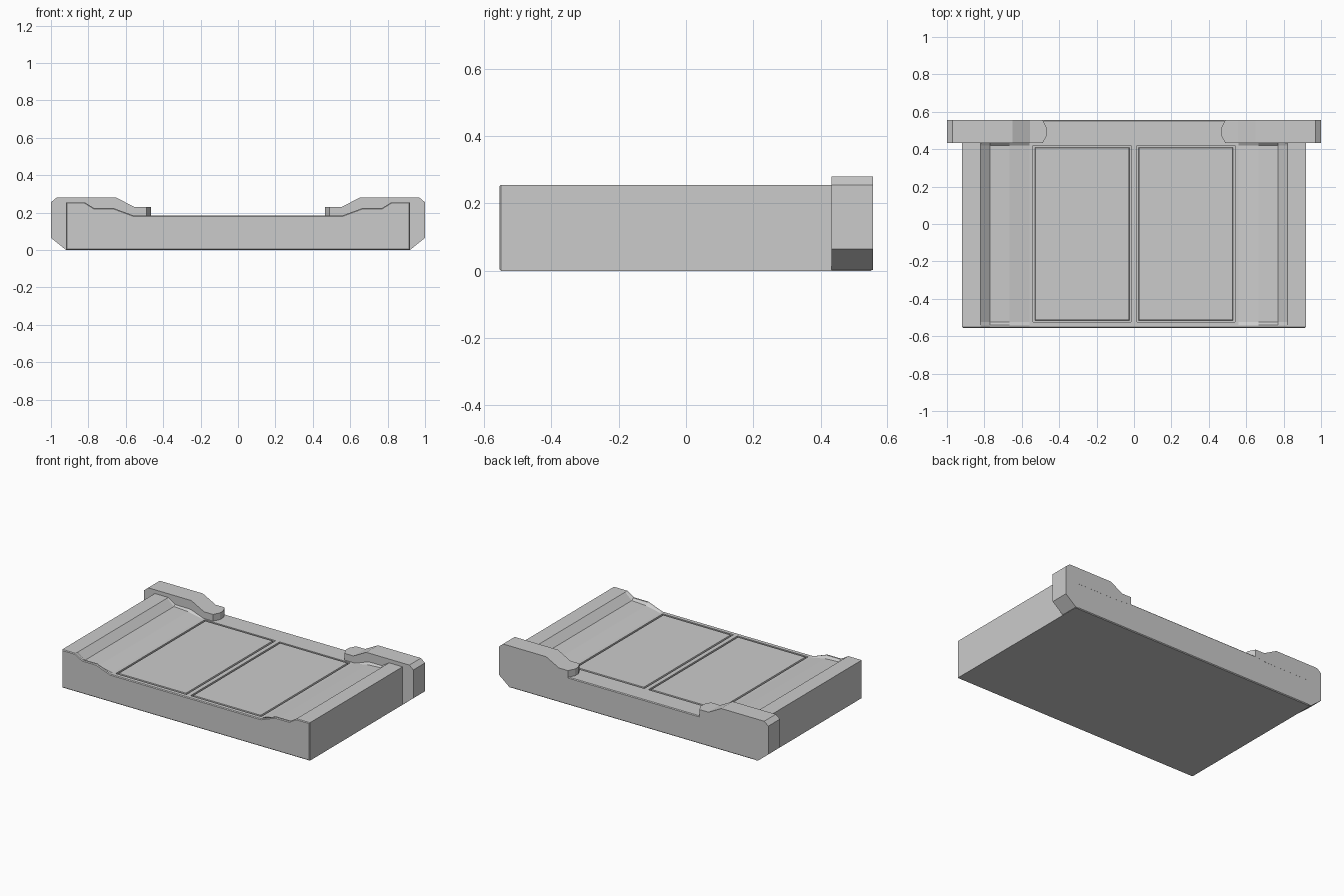
import bpy, bmesh

if "Cube" in bpy.data.objects:
    bpy.data.objects.remove(bpy.data.objects["Cube"])


def loft(name, sections):
    """Closed solid from matching 3D sections."""
    bm = bmesh.new()
    rings = [[bm.verts.new(p) for p in s] for s in sections]
    n = len(rings[0])
    for a, b in zip(rings, rings[1:]):
        for i in range(n):
            j = (i + 1) % n
            bm.faces.new((a[i], a[j], b[j], b[i]))
    bm.faces.new(rings[0])
    bm.faces.new(rings[-1])
    bmesh.ops.recalc_face_normals(bm, faces=bm.faces)
    me = bpy.data.meshes.new(name)
    bm.to_mesh(me)
    bm.free()
    ob = bpy.data.objects.new(name, me)
    bpy.context.collection.objects.link(ob)
    return ob


def plate(name, x0, x1, y0, y1, z0, z1, taper=0.0):
    def rect(t, z):
        return [(x0 + t, y0 + t, z), (x1 - t, y0 + t, z),
                (x1 - t, y1 - t, z), (x0 + t, y1 - t, z)]
    return loft(name, [rect(0, z0), rect(taper, z1)])


def body_section(y, outer, shelf, shelf_in, inset=0.0):
    half = [(0.92 - inset, inset), (0.92 - inset, 0.255 - inset),
            (0.82, 0.255 - inset), (0.77, shelf - inset),
            (0.665, shelf_in - inset), (0.56, 0.185 - inset)]
    pts = half + [(-x, z) for x, z in reversed(half)]
    return [(x, y, z) for x, z in pts]


# Body: stepped trough with a small raised lip at both ends
rim, floor = (0.92, 0.224, 0.224), (0.92, 0.212, 0.206)
body = loft("body", [
    body_section(-0.555, *rim, inset=0.005),
    body_section(-0.55, *rim),
    body_section(-0.54, *rim),
    body_section(-0.525, *floor),
    body_section(0.42, *floor),
    body_section(0.435, *rim),
    body_section(0.55, *rim),
    body_section(0.555, *rim, inset=0.005),
])

# Two recessed pockets with floor panels inside, leaving a groove around each
for side, x0, x1 in (("left", -0.54, -0.015), ("right", 0.015, 0.54)):
    cutter = plate("pocket_cutter", x0, x1, -0.525, 0.42, 0.173, 0.21)
    cutter.hide_render = True
    mod = body.modifiers.new("pocket", 'BOOLEAN')
    mod.operation = 'DIFFERENCE'
    mod.solver = 'EXACT'
    mod.object = cutter
    bpy.context.view_layer.objects.active = body
    bpy.ops.object.modifier_apply(modifier=mod.name)
    bpy.data.objects.remove(cutter)
    g = 0.009
    plate(side + "_floor_panel", x0 + g, x1 - g, -0.525 + g, 0.42 - g,
          0.17, 0.185, 0.004)


# Rear arms: chamfered end brackets with a blunt pointed nose
def arm_section(s, y, nose):
    pts = [(0.90, 0.002), (0.922, 0.002), (1.0, 0.065), (1.0, 0.255),
           (0.97, 0.28), (0.65, 0.28), (0.555, 0.23), (nose, 0.23),
           (nose, 0.18), (0.58, 0.17), (0.90, 0.17)]
    return [(s * x, y, z) for x, z in pts]


for side, s in (("left", -1), ("right", 1)):
    loft(side + "_rear_arm", [arm_section(s, y, n) for y, n in (
        (0.432, 0.488), (0.475, 0.466), (0.512, 0.466), (0.5555, 0.488))])
